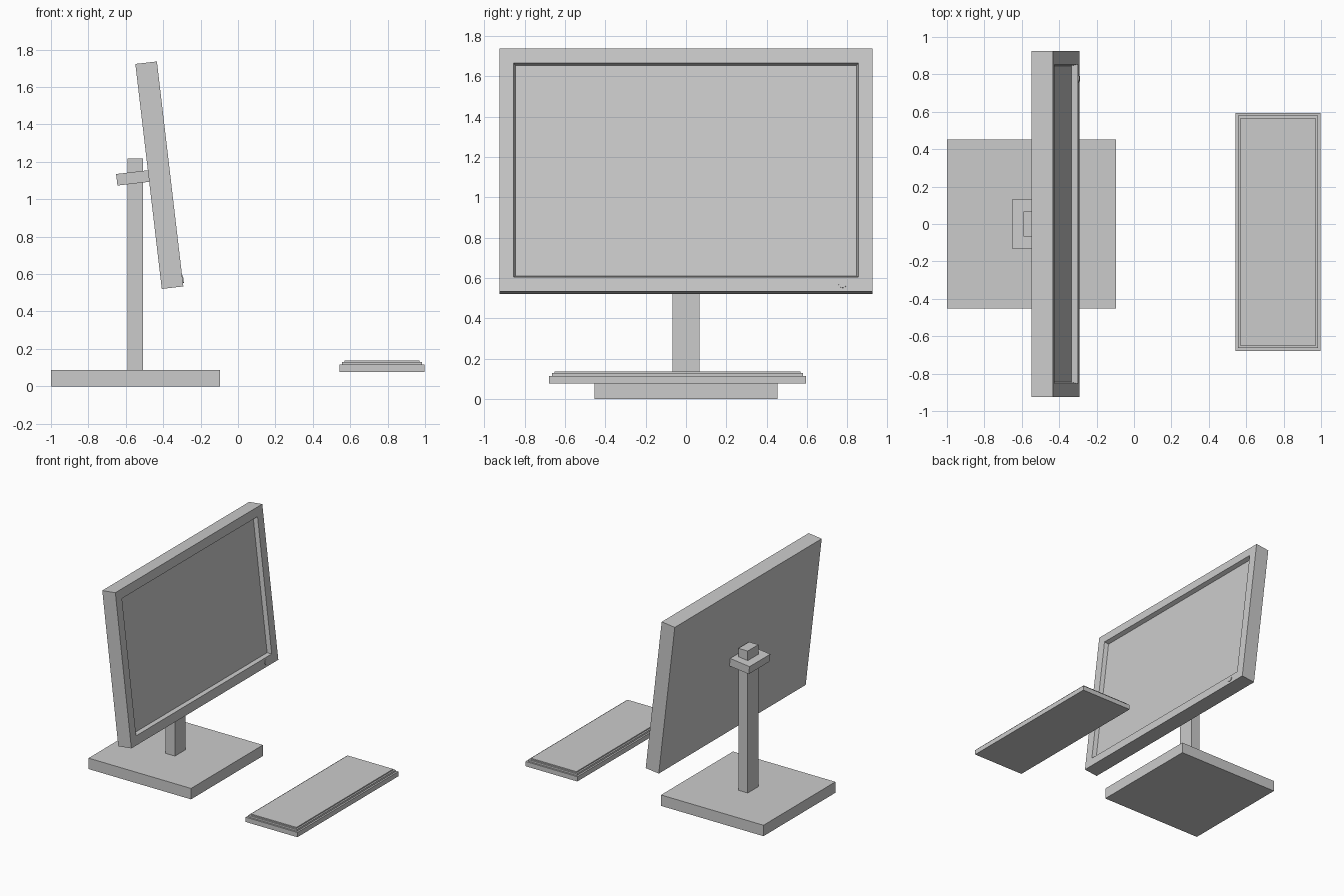
import bpy, bmesh
from math import radians
from mathutils import Matrix, Vector

if "Cube" in bpy.data.objects:
    bpy.data.objects.remove(bpy.data.objects["Cube"])


def box(name, lo, hi, toward=None, steps=(), matrix=None):
    """Box from corner to corner; optional (inset, rise) steps on the face facing `toward`."""
    lo, hi = Vector(lo), Vector(hi)
    bm = bmesh.new()
    bmesh.ops.create_cube(bm, size=1, matrix=Matrix.Translation((lo + hi) / 2)
                          @ Matrix.Diagonal((*(hi - lo), 1)))
    if toward:
        d = Vector(toward)
        bm.normal_update()
        face = max(bm.faces, key=lambda f: f.normal.dot(d))
        for inset, rise in steps:
            bmesh.ops.inset_region(bm, faces=[face], thickness=inset, use_even_offset=True)
            bmesh.ops.translate(bm, verts=face.verts[:], vec=d * rise)
    bm.normal_update()
    return finish(name, bm, matrix)


def finish(name, bm, matrix=None):
    mesh = bpy.data.meshes.new(name)
    bm.to_mesh(mesh)
    bm.free()
    ob = bpy.data.objects.new(name, mesh)
    bpy.context.collection.objects.link(ob)
    if matrix:
        ob.matrix_world = matrix
    return ob


# Stand
box("base", (-1.0, -0.453, 0), (-0.097, 0.453, 0.087))
box("post", (-0.591, -0.067, 0.087), (-0.509, 0.067, 1.218))

# Everything attached to the panel leans back with it
tilt = Matrix.Translation((-0.4205, 0, 1.1285)) @ Matrix.Rotation(radians(-6.7), 4, 'Y')

# Display housing with recessed screen
box("display", (-0.058, -0.925, -0.6055), (0.058, 0.925, 0.6055),
    (1, 0, 0), [(0.0715, 0), (0.008, -0.034)], tilt)

# Bracket sliding on the post
box("bracket", (-0.229, -0.131, -0.029), (-0.056, 0.131, 0.033), matrix=tilt)

# Power button
bm = bmesh.new()
bmesh.ops.create_cone(bm, cap_ends=True, segments=24, radius1=0.02, radius2=0.02, depth=0.012,
                      matrix=Matrix.Translation((0.057, 0.776, -0.568))
                      @ Matrix.Rotation(radians(90), 4, 'Y'))
finish("power_button", bm, tilt)

# Keyboard slab with two shallow raised tiers
box("keyboard", (0.542, -0.678, 0.077), (0.998, 0.594, 0.115),
    (0, 0, 1), [(0.014, 0), (0, 0.014), (0.013, 0), (0, 0.009)])
